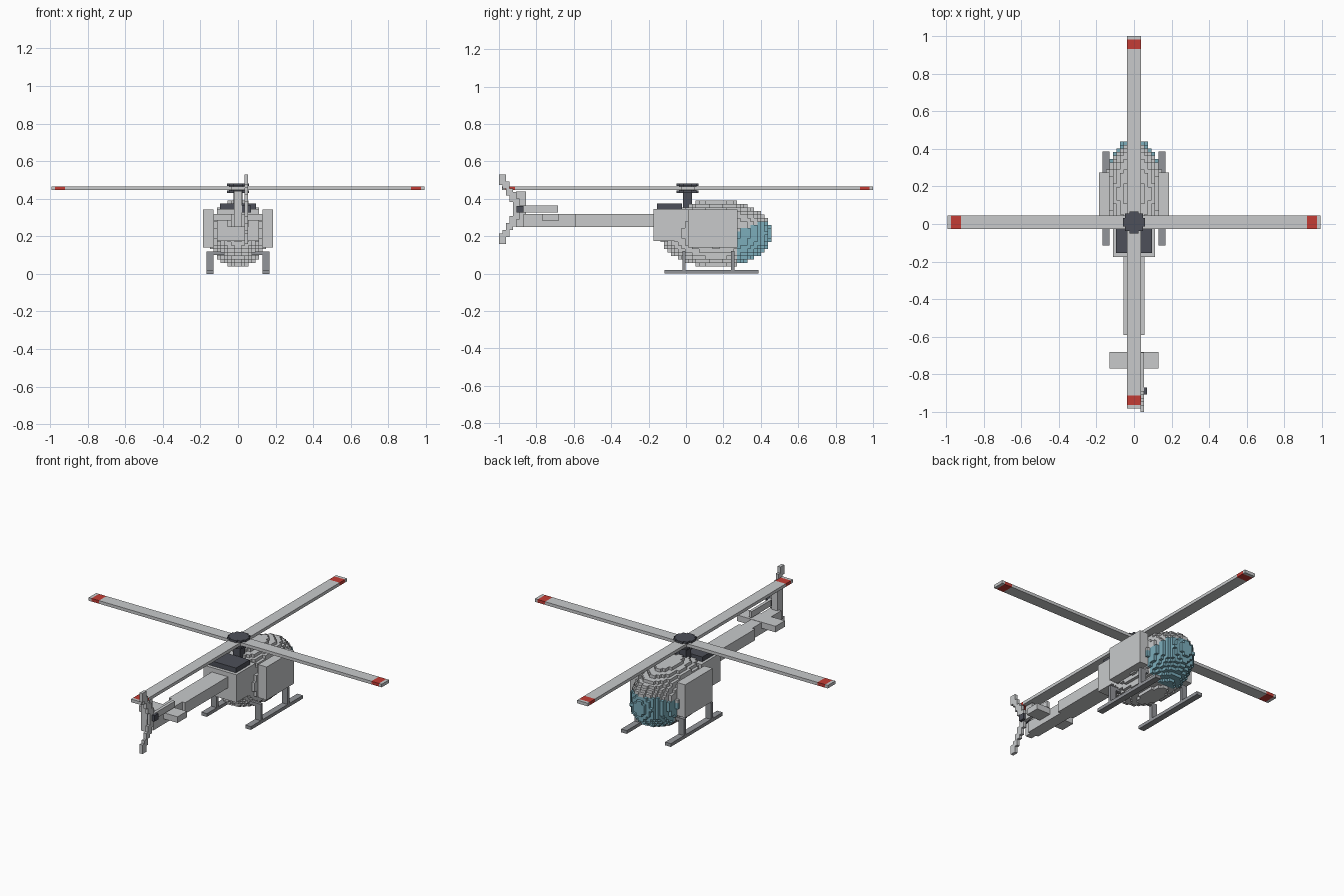
import bpy, bmesh, math
from mathutils import Vector

if "Cube" in bpy.data.objects:
    bpy.data.objects.remove(bpy.data.objects["Cube"])

V = 2 / 108  # block size


def material(name, rgb):
    m = bpy.data.materials.new(name)
    m.diffuse_color = (*rgb, 1)
    m.use_nodes = True
    m.node_tree.nodes["Principled BSDF"].inputs["Base Color"].default_value = m.diffuse_color
    return m


LIGHT = material("light_grey", (0.58, 0.59, 0.60))
MID = material("mid_grey", (0.29, 0.30, 0.32))
DARK = material("dark_grey", (0.075, 0.08, 0.10))
GLASS = material("teal_glass", (0.20, 0.42, 0.50))
RED = material("red", (0.55, 0.045, 0.035))


def finish(name, bm, mats):
    me = bpy.data.meshes.new(name)
    bm.to_mesh(me)
    bm.free()
    for m in mats:
        me.materials.append(m)
    ob = bpy.data.objects.new(name, me)
    bpy.context.collection.objects.link(ob)
    return ob


def box(name, x, y, z, mat):
    """Box from (min, max) pairs."""
    bm = bmesh.new()
    bmesh.ops.create_cube(bm, size=1)
    for v in bm.verts:
        v.co = [(r[0] + r[1]) / 2 + c * (r[1] - r[0]) for r, c in zip((x, y, z), v.co)]
    return finish(name, bm, [mat])


def blocks(name, origin, counts, size, inside, mats, pick=lambda p: 0):
    """Outer skin of the grid cells whose centres satisfy inside(p)."""
    origin, size = Vector(origin), Vector(size)
    cells = {}
    for i in range(counts[0]):
        for j in range(counts[1]):
            for k in range(counts[2]):
                p = origin + Vector((i + 0.5, j + 0.5, k + 0.5)) * size
                if inside(p):
                    cells[(i, j, k)] = p
    bm = bmesh.new()
    for key, p in cells.items():
        for axis in range(3):
            for sign in (-1, 1):
                near = list(key)
                near[axis] += sign
                if tuple(near) in cells:
                    continue
                a, b = (axis + 1) % 3, (axis + 2) % 3
                verts = []
                for s, t in ((-1, -1), (1, -1), (1, 1), (-1, 1))[::sign]:
                    c = p.copy()
                    c[axis] += sign * size[axis] / 2
                    c[a] += s * size[a] / 2
                    c[b] += t * size[b] / 2
                    verts.append(bm.verts.new(c))
                bm.faces.new(verts).material_index = pick(p)
    bmesh.ops.remove_doubles(bm, verts=bm.verts, dist=1e-4)
    return finish(name, bm, mats)


# Rounded cabin with a glazed lower nose
def in_cabin(p):
    return (p.x / 0.153) ** 2 + ((p.y - 0.161) / 0.298) ** 2 + ((p.z - 0.215) / 0.178) ** 2 < 1


def is_glass(p):
    return int(p.y > 0.275 and 0.06 < p.z < 0.225 + 0.4 * (p.y - 0.275))


blocks("cabin", (-8 * V, 0.161 - 16 * V, 0.215 - 9.5 * V), (16, 32, 19), (V, V, V),
       in_cabin, [LIGHT, GLASS], is_glass)

# Engine housing and its dark cover
box("engine_housing", (-0.112, 0.112), (-0.175, 0.01), (0.175, 0.345), LIGHT)
box("engine_cover", (-0.095, 0.095), (-0.155, -0.022), (0.345, 0.374), DARK)

# Side doors, skids and struts
for side, s in (("left", -1), ("right", 1)):
    def span(a, b):
        return sorted((s * a, s * b))
    box(side + "_door", span(0.13, 0.187), (0.01, 0.275), (0.14, 0.342), LIGHT)
    box(side + "_skid", span(0.13, 0.168), (-0.115, 0.387), (0, 0.02), MID)
    for end, y in (("rear", -0.02), ("front", 0.24)):
        box(f"{side}_{end}_strut", span(0.13, 0.168), (y, y + V), (0.02, 0.12), MID)
for end, y in (("rear", -0.02), ("front", 0.24)):
    box(end + "_crossbar", (-0.168, 0.168), (y, y + V), (0.101, 0.12), MID)

# Tail
box("boom_front", (-0.055, 0.055), (-0.59, -0.175), (0.25, 0.318), LIGHT)
box("boom_rear", (-0.036, 0.036), (-0.87, -0.59), (0.25, 0.318), LIGHT)
box("stabilizer", (-0.13, 0.13), (-0.77, -0.68), (0.283, 0.32), LIGHT)
box("tail_fin", (-0.02, 0.02), (-0.91, -0.855), (0.25, 0.44), LIGHT)

# Three-bladed tail rotor with stepped blades
TAIL = (-0.889, 0.345)


def in_tail_blade(p):
    y, z = p.y - TAIL[0], p.z - TAIL[1]
    for a in (0, math.tau / 3, -math.tau / 3):
        along = y * math.cos(a) + z * math.sin(a)
        across = z * math.cos(a) - y * math.sin(a)
        if 0 <= along < 0.21 and abs(across) < 0.02:
            return True
    return False


blocks("tail_rotor", (0.035, -1.0, TAIL[1] - 10 * V), (1, 18, 20), (V, V, V),
       in_tail_blade, [LIGHT])
box("tail_rotor_hub", (0.018, 0.07), (-0.907, -0.87), (0.327, 0.363), DARK)

# Main rotor: mast, stepped hub and four blades with red bands
CY = 0.009
box("mast", (-0.024, 0.024), (CY - 0.024, CY + 0.024), (0.34, 0.435), DARK)


def in_hub(p):
    radius = 0.058 if abs(p.z - 0.456) > 0.0125 else 0.046
    return math.hypot(p.x, p.y - CY) < radius


blocks("rotor_hub", (-0.0585, CY - 0.0585, 0.431), (10, 10, 4), (0.0117, 0.0117, 0.0125),
       in_hub, [DARK])

CUTS = (0, 0.922, 0.973, 0.9915)
for n in range(4):
    dx, dy = ((1, 0), (0, 1), (-1, 0), (0, -1))[n]
    for part, a, b, mat in zip(("blade", "blade_band", "blade_tip"), CUTS, CUTS[1:],
                               (LIGHT, RED, LIGHT)):
        xs = sorted((dx * a, dx * b)) if dx else (-0.036, 0.036)
        ys = sorted((CY + dy * a, CY + dy * b)) if dy else (CY - 0.036, CY + 0.036)
        box(f"{part}_{n + 1}", xs, ys, (0.447, 0.466), mat)
